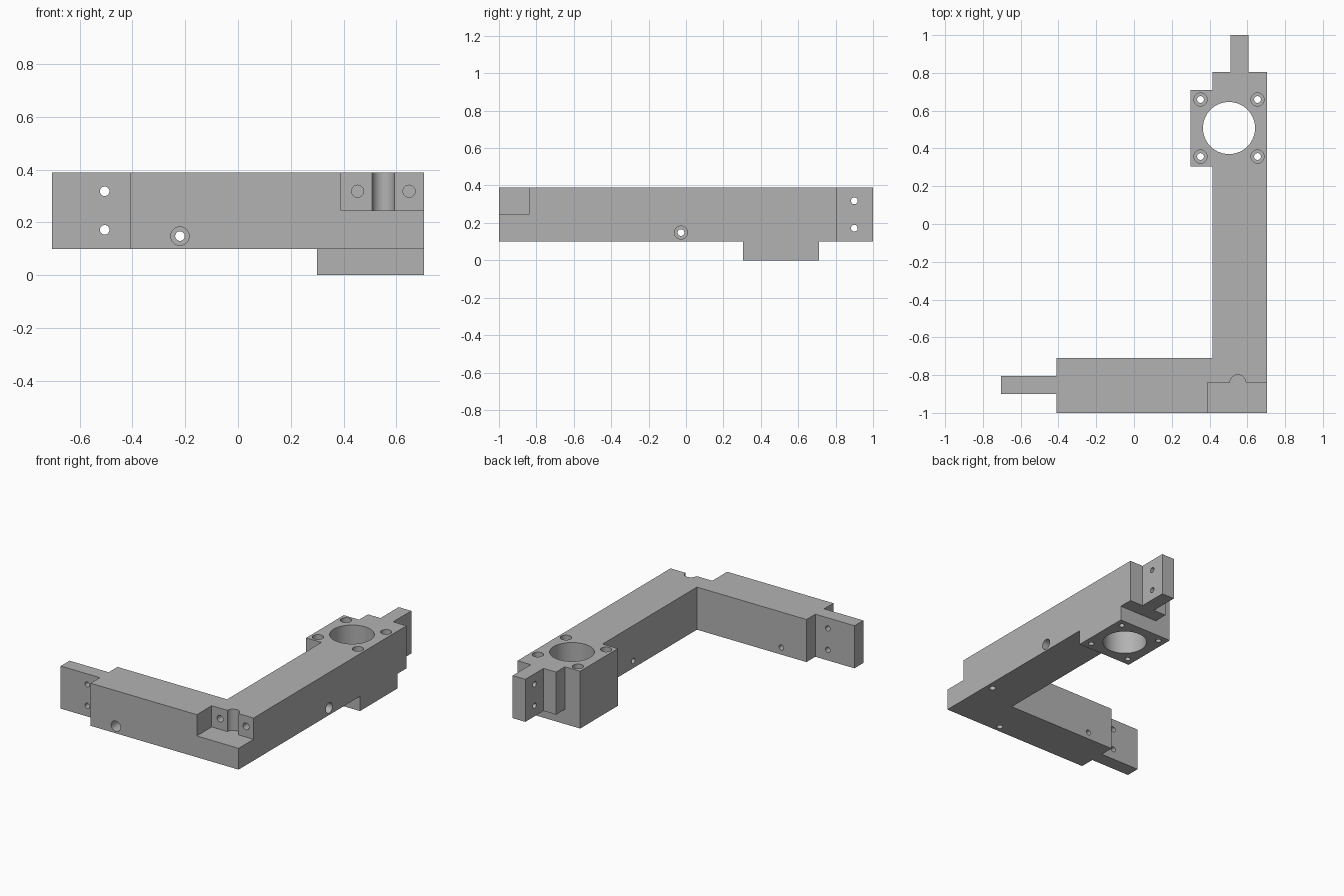
import bpy
import bmesh
from mathutils import Matrix, Vector

cube = bpy.data.objects.get("Cube")
if cube:
    bpy.data.objects.remove(cube, do_unlink=True)

grey = bpy.data.materials.new("plain grey")
grey.use_nodes = True
colour = (0.45, 0.45, 0.45, 1)
grey.diffuse_color = colour
grey.node_tree.nodes["Principled BSDF"].inputs["Base Color"].default_value = colour

BASE, TOP = 0.10, 0.39


def add_object(name, bm):
    bmesh.ops.recalc_face_normals(bm, faces=bm.faces)
    mesh = bpy.data.meshes.new(name)
    bm.to_mesh(mesh)
    bm.free()
    mesh.materials.append(grey)
    obj = bpy.data.objects.new(name, mesh)
    bpy.context.collection.objects.link(obj)
    return obj


def prism(name, outline, z0, z1):
    bm = bmesh.new()
    low = [bm.verts.new((x, y, z0)) for x, y in outline]
    high = [bm.verts.new((x, y, z1)) for x, y in outline]
    bm.faces.new(low)
    bm.faces.new(high)
    for i in range(len(low)):
        j = (i + 1) % len(low)
        bm.faces.new((low[i], low[j], high[j], high[i]))
    return add_object(name, bm)


def block(name, x0, x1, y0, y1, z0, z1):
    return prism(name, [(x0, y0), (x1, y0), (x1, y1), (x0, y1)], z0, z1)


def combine(target, tool, operation):
    tool.hide_render = True
    mod = target.modifiers.new("shape", "BOOLEAN")
    mod.operation = operation
    mod.solver = "EXACT"
    mod.object = tool
    bpy.context.view_layer.objects.active = target
    bpy.ops.object.modifier_apply(modifier=mod.name)
    bpy.data.objects.remove(tool, do_unlink=True)


def drill(target, start, end, radius, sides=32):
    start, end = Vector(start), Vector(end)
    axis = end - start
    spin = axis.to_track_quat("Z", "Y").to_matrix().to_4x4()
    bm = bmesh.new()
    bmesh.ops.create_cone(bm, cap_ends=True, segments=sides, radius1=radius,
                          radius2=radius, depth=axis.length,
                          matrix=Matrix.Translation((start + end) / 2) @ spin)
    combine(target, add_object("hole_cutter", bm), "DIFFERENCE")


# L-shaped frame with a tongue at each end
frame = prism("corner_bracket", [
    (-0.41, -1), (0.705, -1), (0.705, 0.805), (0.605, 0.805), (0.605, 1),
    (0.51, 1), (0.51, 0.805), (0.415, 0.805), (0.415, -0.71), (-0.41, -0.71),
    (-0.41, -0.805), (-0.705, -0.805), (-0.705, -0.9), (-0.41, -0.9)], BASE, TOP)

# Square mount that hangs below the long arm
combine(frame, block("mount", 0.3, 0.705, 0.305, 0.71, 0, TOP), "UNION")

# Corner notch with a half-round groove and two blind holes
combine(frame, block("notch", 0.39, 0.8, -1.1, -0.84, 0.245, 0.5), "DIFFERENCE")
drill(frame, (0.55, -0.84, 0.245), (0.55, -0.84, 0.5), 0.042)
for x in (0.453, 0.648):
    drill(frame, (x, -0.9, 0.318), (x, -0.72, 0.318), 0.023)

# Round opening and counterbored screw holes in the mount
drill(frame, (0.503, 0.508, -0.1), (0.503, 0.508, 0.5), 0.138, 64)
for x in (0.352, 0.654):
    for y in (0.357, 0.659):
        drill(frame, (x, y, -0.1), (x, y, 0.5), 0.018)
        drill(frame, (x, y, BASE), (x, y, 0.5), 0.035)

# Paired holes through the tongues
for z in (0.172, 0.318):
    drill(frame, (-0.505, -1.1, z), (-0.505, -0.75, z), 0.018)
    drill(frame, (0.4, 0.9, z), (0.7, 0.9, z), 0.018)

# Counterbored cross holes through both arms
drill(frame, (-0.22, -1.1, 0.148), (-0.22, -0.6, 0.148), 0.018)
drill(frame, (-0.22, -1.1, 0.148), (-0.22, -0.9, 0.148), 0.035)
drill(frame, (0.8, -0.027, 0.148), (0.3, -0.027, 0.148), 0.018)
drill(frame, (0.8, -0.027, 0.148), (0.605, -0.027, 0.148), 0.035)

# Blind holes on the underside near the corner
for x, y in ((0.66, -0.61), (0.31, -0.955)):
    drill(frame, (x, y, 0), (x, y, 0.2), 0.02)

# Smooth the bores, keep the edges crisp
bpy.ops.object.select_all(action="DESELECT")
frame.select_set(True)
bpy.context.view_layer.objects.active = frame
bpy.ops.object.shade_smooth_by_angle(angle=0.5)
